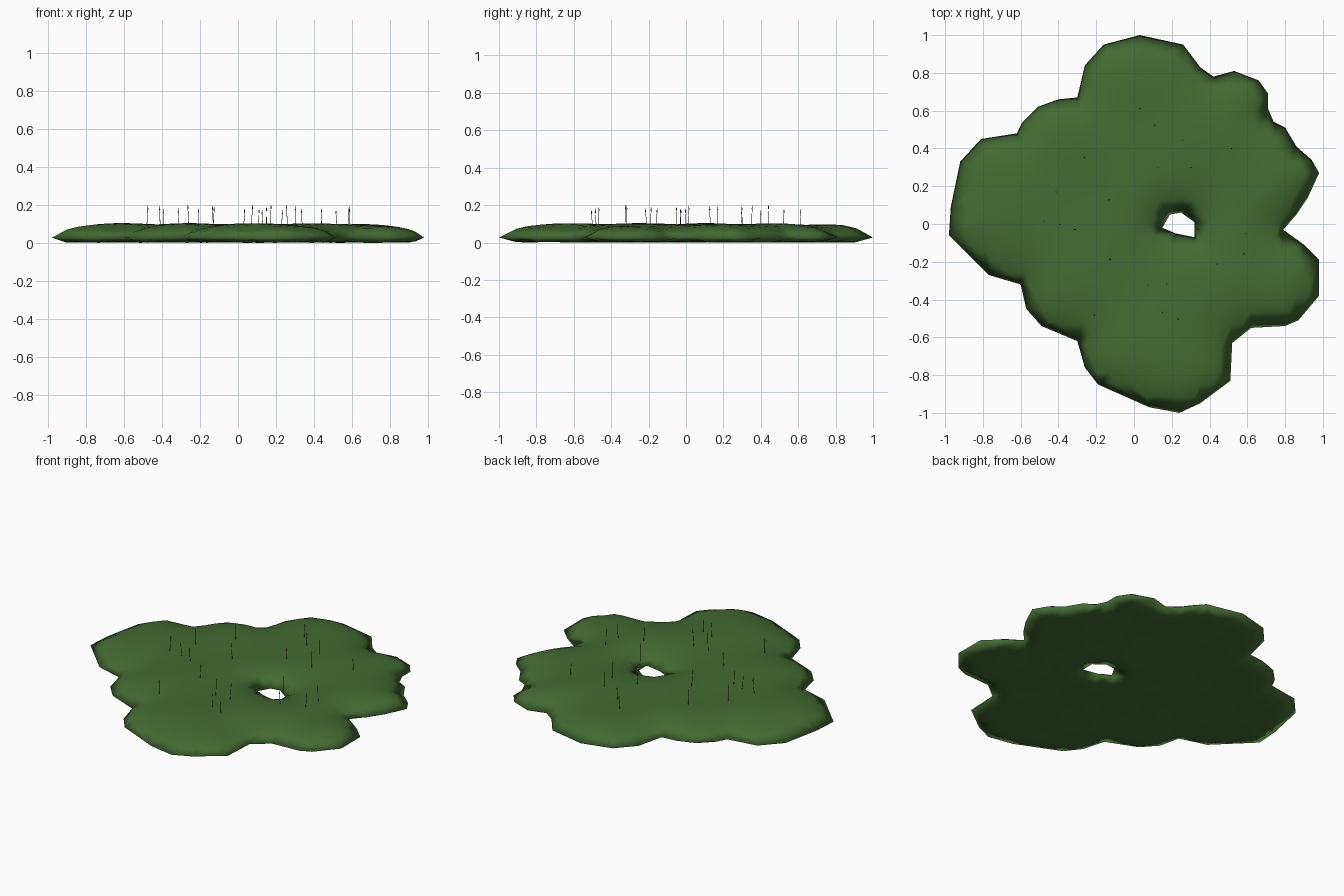
import bpy
import bmesh
import math
import random
from mathutils import Vector
from mathutils.geometry import delaunay_2d_cdt, intersect_point_line

random.seed(4)
default_cube = bpy.data.objects.get("Cube")
if default_cube:
    bpy.data.objects.remove(default_cube, do_unlink=True)


def make_material(name, colour):
    material = bpy.data.materials.new(name)
    material.use_nodes = True
    rgba = (*colour, 1)
    material.diffuse_color = rgba
    material.node_tree.nodes["Principled BSDF"].inputs["Base Color"].default_value = rgba
    return material


def add_object(name, bm, *materials):
    mesh = bpy.data.meshes.new(name)
    bm.to_mesh(mesh)
    bm.free()
    obj = bpy.data.objects.new(name, mesh)
    bpy.context.collection.objects.link(obj)
    for material in materials:
        mesh.materials.append(material)
    return obj


moss_green = make_material("moss green", (.056, .15, .032))
stem_brown = make_material("stem dark brown", (.03, .012, .008))
capsule_red = make_material("capsule dark red", (.09, .012, .008))


def points(pairs):
    """Plan positions given in hundredths of a unit."""
    return [Vector(pair) / 100 for pair in pairs]


# Lobed edge of the patch and the gap in it
outline = points([
    (3, 100), (26, 95), (35, 83), (42, 78), (53, 81), (66, 76), (71, 69), (71, 61),
    (74, 54), (80, 51), (86, 41), (94, 34), (98, 27), (92, 14), (86, 5), (79, -3),
    (90, -11), (98, -19), (98, -38), (87, -51), (80, -54), (62, -55), (52, -63),
    (51, -83), (35, -95), (24, -100), (8, -97), (-19, -85), (-26, -76), (-30, -62),
    (-49, -54), (-57, -45), (-60, -32), (-77, -27), (-98, -6), (-97, 9), (-92, 33),
    (-81, 45), (-62, 48), (-59, 54), (-51, 62), (-40, 66), (-30, 67), (-26, 84),
    (-16, 95)])
gap = points([(15, -2), (19, 5), (25, 6), (32, 1), (32, -7), (22, -5)])


def sides(loop):
    return list(zip(loop, loop[1:] + loop[:1]))


def inside(p, loop):
    hit = False
    for a, b in sides(loop):
        if (a.y > p.y) != (b.y > p.y) and p.x < a.x + (p.y - a.y) * (b.x - a.x) / (b.y - a.y):
            hit = not hit
    return hit


def in_patch(p):
    return inside(p, outline) and not inside(p, gap)


def edge_distance(p):
    best = 9
    for a, b in sides(outline) + sides(gap):
        near, t = intersect_point_line(p, a, b)
        near = a.lerp(b, min(1, max(0, t)))
        best = min(best, (p - near.to_2d()).length)
    return best


def top_height(p):
    distance = edge_distance(p)
    rise = 1 - math.exp(-distance / .08)
    ripple = .006 * math.sin(9 * p.x + 1) * math.cos(8 * p.y - 1)
    return .035 + rise * (.072 + ripple)


def bottom_height(p):
    return .035 - .024 * min(1, edge_distance(p) / .06) + random.uniform(-.003, .003)


# Scatter interior points and triangulate the patch in plan
plan = outline + gap
edges = []
for start, count in ((0, len(outline)), (len(outline), len(gap))):
    edges += [(start + i, start + (i + 1) % count) for i in range(count)]
rim_count = len(plan)
step = .065
cells = int(1 / step) + 1
for i in range(-cells, cells):
    for j in range(-cells, cells):
        p = Vector(((i + .5 * (j % 2)) * step, j * step))
        p += Vector((random.uniform(-.01, .01), random.uniform(-.01, .01)))
        if in_patch(p) and edge_distance(p) > .035:
            plan.append(p)
verts, _, triangles, originals, *_ = delaunay_2d_cdt(plan, edges, [], 0, .0001)

# Moss patch: domed top and flatter underside sharing the rim
bm = bmesh.new()
top, bottom = [], []
for p, source in zip(verts, originals):
    vert = bm.verts.new((p.x, p.y, top_height(p)))
    top.append(vert)
    on_rim = any(k < rim_count for k in source)
    bottom.append(vert if on_rim else bm.verts.new((p.x, p.y, bottom_height(p))))
for triangle in triangles:
    centre = sum((verts[k] for k in triangle), Vector((0, 0))) / 3
    if in_patch(centre):
        bm.faces.new([top[k] for k in triangle])
        lower = [bottom[k] for k in reversed(triangle)]
        if any(top[k] is not bottom[k] for k in triangle):
            bm.faces.new(lower)
bmesh.ops.delete(bm, geom=[v for v in bm.verts if not v.link_faces], context='VERTS')
bmesh.ops.recalc_face_normals(bm, faces=bm.faces[:])
lowest = min(v.co.z for v in bm.verts)
for v in bm.verts:
    v.co.z -= min(lowest, .008)
for face in bm.faces:
    face.smooth = True
add_object("moss_patch", bm, moss_green)

# Thin sprouts, each a hair stem with a small capsule at its tip
sprout_spots = points([
    (3, 61), (11, 52), (26, 44), (52, 40), (-26, 35), (13, 30), (30, 30), (-41, 17),
    (-13, 13), (-48, 1), (-39, 0), (-31, -3), (34, -3), (59, -5), (58, -16),
    (-13, -19), (44, -21), (7, -32), (17, -32), (15, -47), (23, -50), (-21, -48)])


def spindle(bm, base, tip, radius, tip_radius, slot):
    made = bmesh.ops.create_cone(bm, segments=4, cap_ends=True, radius1=radius,
                                 radius2=tip_radius, depth=1)["verts"]
    for v in made:
        t = v.co.z + .5
        v.co = Vector((v.co.x, v.co.y, 0)) + base.lerp(tip, t)
    for face in {f for v in made for f in v.link_faces}:
        face.material_index = slot


bm = bmesh.new()
for spot in sprout_spots:
    base = spot.to_3d()
    base.z = top_height(spot) - .015
    tip = base + Vector((random.uniform(-.006, .006), random.uniform(-.006, .006), 0))
    tip.z = random.uniform(.15, .18)
    spindle(bm, base, tip, .0015, .0012, 0)
    spindle(bm, tip, tip + Vector((0, 0, .02)), .003, .001, 1)
add_object("sprouts", bm, stem_brown, capsule_red)
